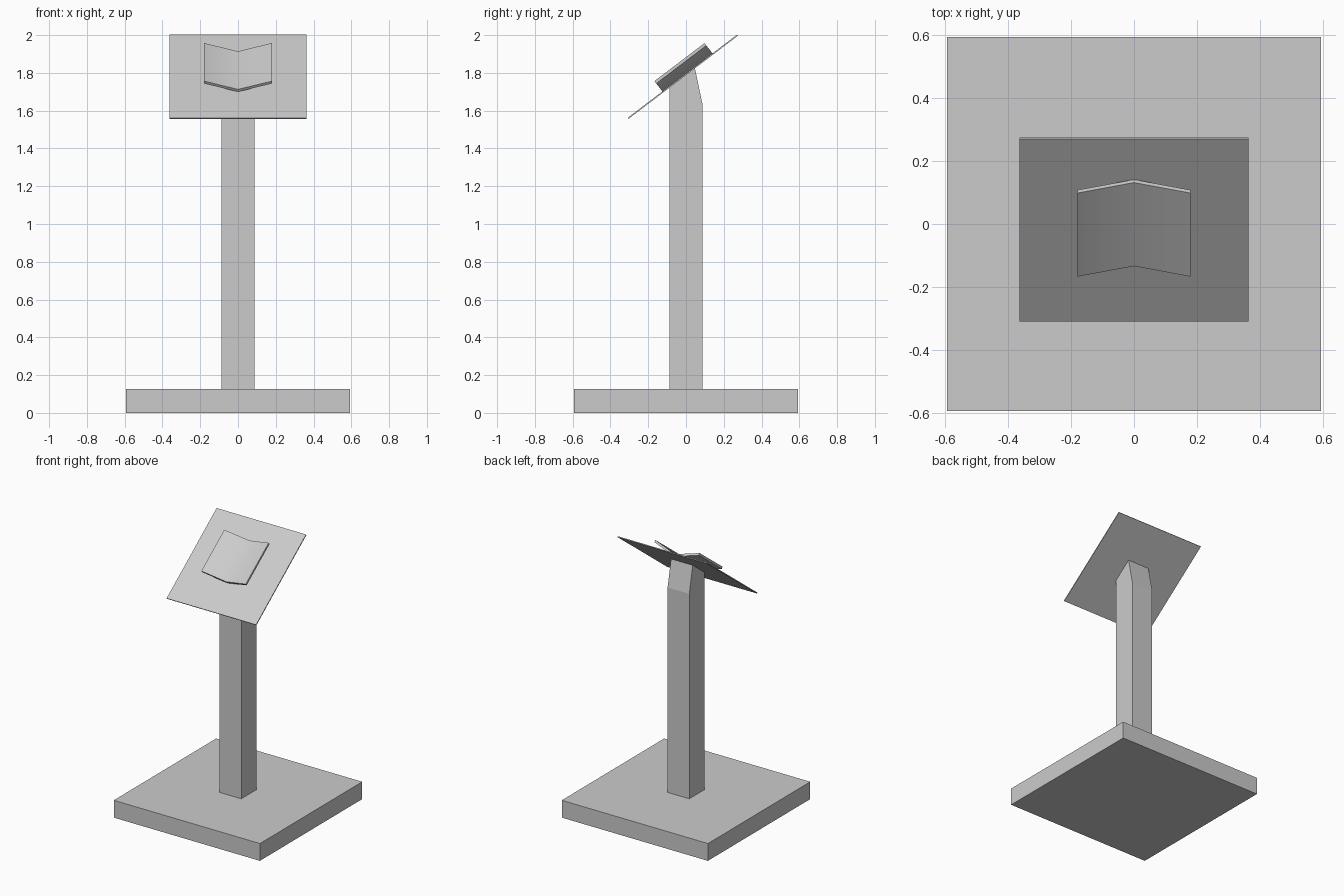
import bpy, bmesh, math
from mathutils import Matrix

if "Cube" in bpy.data.objects:
    bpy.data.objects.remove(bpy.data.objects["Cube"])

TILT = math.atan2(0.44, 0.579)
DESK = Matrix.Translation((0, 0, 1.793)) @ Matrix.Rotation(TILT, 4, 'X')


def extrude_profile(name, points, direction, matrix=Matrix()):
    """Extrude a closed 3D polygon along a direction vector."""
    bm = bmesh.new()
    face = bm.faces.new([bm.verts.new(p) for p in points])
    new = bmesh.ops.extrude_face_region(bm, geom=[face])["geom"]
    moved = [v for v in new if isinstance(v, bmesh.types.BMVert)]
    bmesh.ops.translate(bm, verts=moved, vec=direction)
    bmesh.ops.recalc_face_normals(bm, faces=bm.faces)
    mesh = bpy.data.meshes.new(name)
    bm.to_mesh(mesh)
    bm.free()
    ob = bpy.data.objects.new(name, mesh)
    bpy.context.collection.objects.link(ob)
    ob.matrix_world = matrix
    return ob


def box(name, x, y0, y1, z0, z1, matrix=Matrix()):
    pts = [(-x, y0, z0), (x, y0, z0), (x, y1, z0), (-x, y1, z0)]
    return extrude_profile(name, pts, (0, 0, z1 - z0), matrix)


# Square foot
box("base", 0.593, -0.593, 0.593, 0, 0.127)

# Square post, cut to the desk slope with a chamfered back
side = [(-0.088, 0.127), (0.088, 0.127), (0.088, 1.63), (0.047, 1.826), (-0.088, 1.724)]
extrude_profile("post", [(-0.088, y, z) for y, z in side], (0.176, 0, 0))

# Thin tilted reading plate
box("desk_plate", 0.363, -0.386, 0.342, -0.004, 0.003, DESK)

# Open book: shallow V section run along the slope
half = [(0, 0.001), (0.18, 0.056), (0.18, 0.072), (0, 0.017)]
section = half + [(-x, z) for x, z in half[2:0:-1]]
book = extrude_profile("open_book", [(x, -0.155, z) for x, z in section], (0, 0.333, 0), DESK)
bpy.context.view_layer.objects.active = book
book.select_set(True)
bpy.ops.object.shade_smooth_by_angle(angle=math.radians(40))
